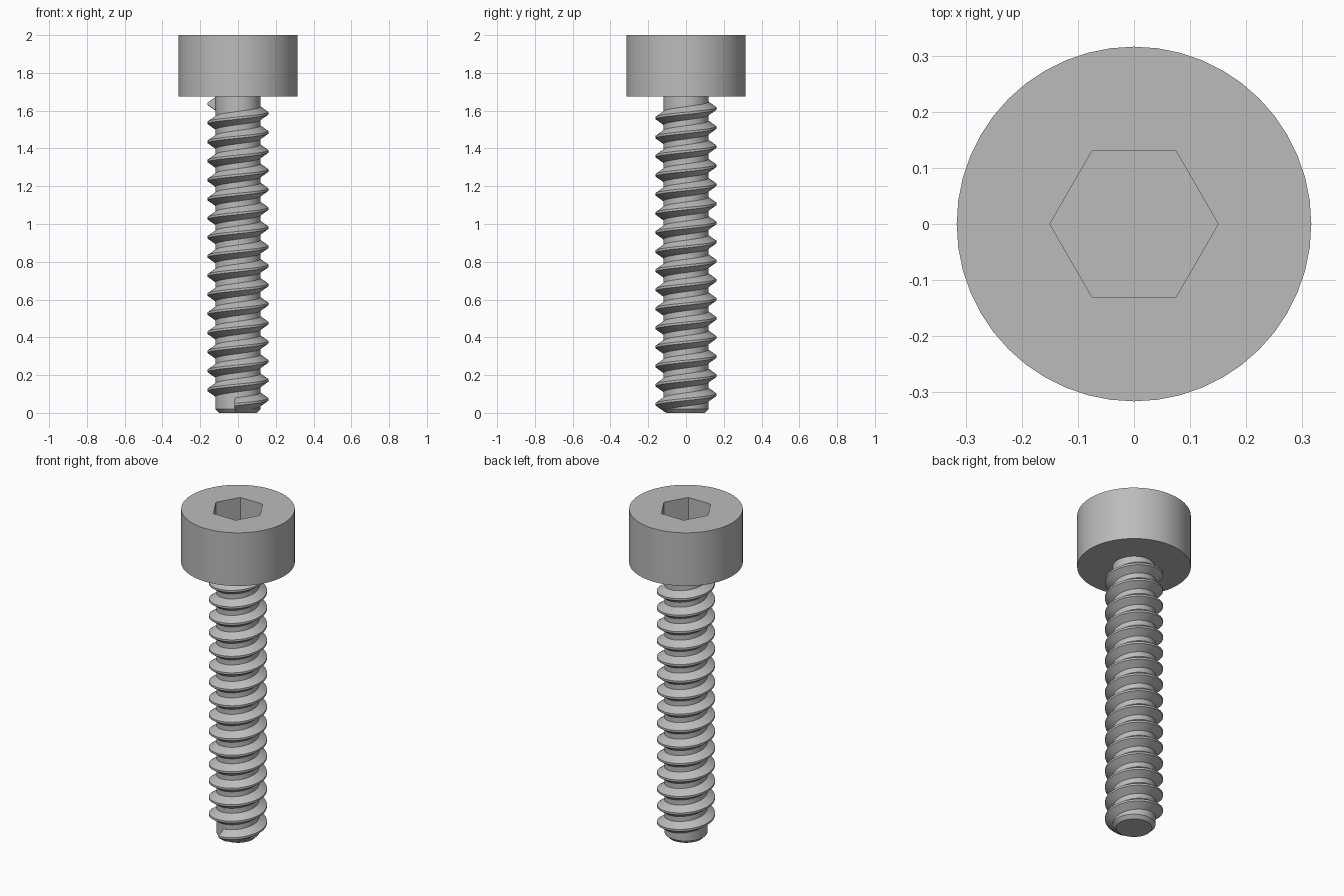
import bpy, bmesh
from math import sin, cos, pi, radians

cube = bpy.data.objects.get("Cube")
if cube:
    bpy.data.objects.remove(cube, do_unlink=True)

# Material
STEEL = (0.5, 0.5, 0.5, 1)
steel = bpy.data.materials.new("grey steel")
steel.use_nodes = True
steel.diffuse_color = STEEL
steel.node_tree.nodes["Principled BSDF"].inputs["Base Color"].default_value = STEEL


def finish(bm, name):
    """Turn a bmesh into a smooth shaded steel object with sharp edges kept."""
    bmesh.ops.recalc_face_normals(bm, faces=bm.faces[:])
    mesh = bpy.data.meshes.new(name)
    bm.to_mesh(mesh)
    bm.free()
    mesh.materials.append(steel)
    obj = bpy.data.objects.new(name, mesh)
    bpy.context.collection.objects.link(obj)
    bpy.ops.object.select_all(action='DESELECT')
    obj.select_set(True)
    bpy.context.view_layer.objects.active = obj
    bpy.ops.object.shade_smooth_by_angle(angle=radians(25))
    return obj


def ring(bm, radius, z, sides):
    return [bm.verts.new((radius * cos(2 * pi * i / sides),
                          radius * sin(2 * pi * i / sides), z)) for i in range(sides)]


def bridge(bm, a, b):
    n = len(a)
    for i in range(n):
        j = (i + 1) % n
        bm.faces.new((a[i], a[j], b[j], b[i]))


def prism(name, sections, sides):
    """Closed solid through (radius, z) sections."""
    bm = bmesh.new()
    rings = [ring(bm, r, z, sides) for r, z in sections]
    for a, b in zip(rings, rings[1:]):
        bridge(bm, a, b)
    bm.faces.new(rings[0])
    bm.faces.new(rings[-1])
    return finish(bm, name)


# Cylindrical head with a hexagonal socket
HEAD_BOTTOM, TOP = 1.674, 2.0
head = prism("head", [(0.316, HEAD_BOTTOM), (0.316, TOP)], 48)
cutter = prism("socket_cutter", [(0.15, TOP - 0.17), (0.15, TOP + 0.1)], 6)
cut = head.modifiers.new("socket", 'BOOLEAN')
cut.operation = 'DIFFERENCE'
cut.solver = 'EXACT'
cut.object = cutter
bpy.context.view_layer.objects.active = head
bpy.ops.object.modifier_apply(modifier=cut.name)
bpy.data.objects.remove(cutter, do_unlink=True)

# Shank core with a chamfered tip
prism("shank_core", [(0.1, 0), (0.119, 0.02), (0.119, HEAD_BOTTOM + 0.01)], 48)

# Right-handed helical thread, swept from a trapezoid profile (radius, height)
PROFILE = [(0.105, -0.045), (0.161, -0.006), (0.161, 0.006), (0.105, 0.045)]
PITCH, START, TURNS, STEPS = 0.101, radians(-97), 15.78, 48
bm = bmesh.new()
rings = []
count = int(TURNS * STEPS)
for k in range(count + 1):
    turn = TURNS * k / count
    a = START + 2 * pi * turn
    z = 0.044 + PITCH * turn
    rings.append([bm.verts.new((r * cos(a), r * sin(a), z + h)) for r, h in PROFILE])
for a, b in zip(rings, rings[1:]):
    bridge(bm, a, b)
bm.faces.new(rings[0])
bm.faces.new(rings[-1])
finish(bm, "thread")
